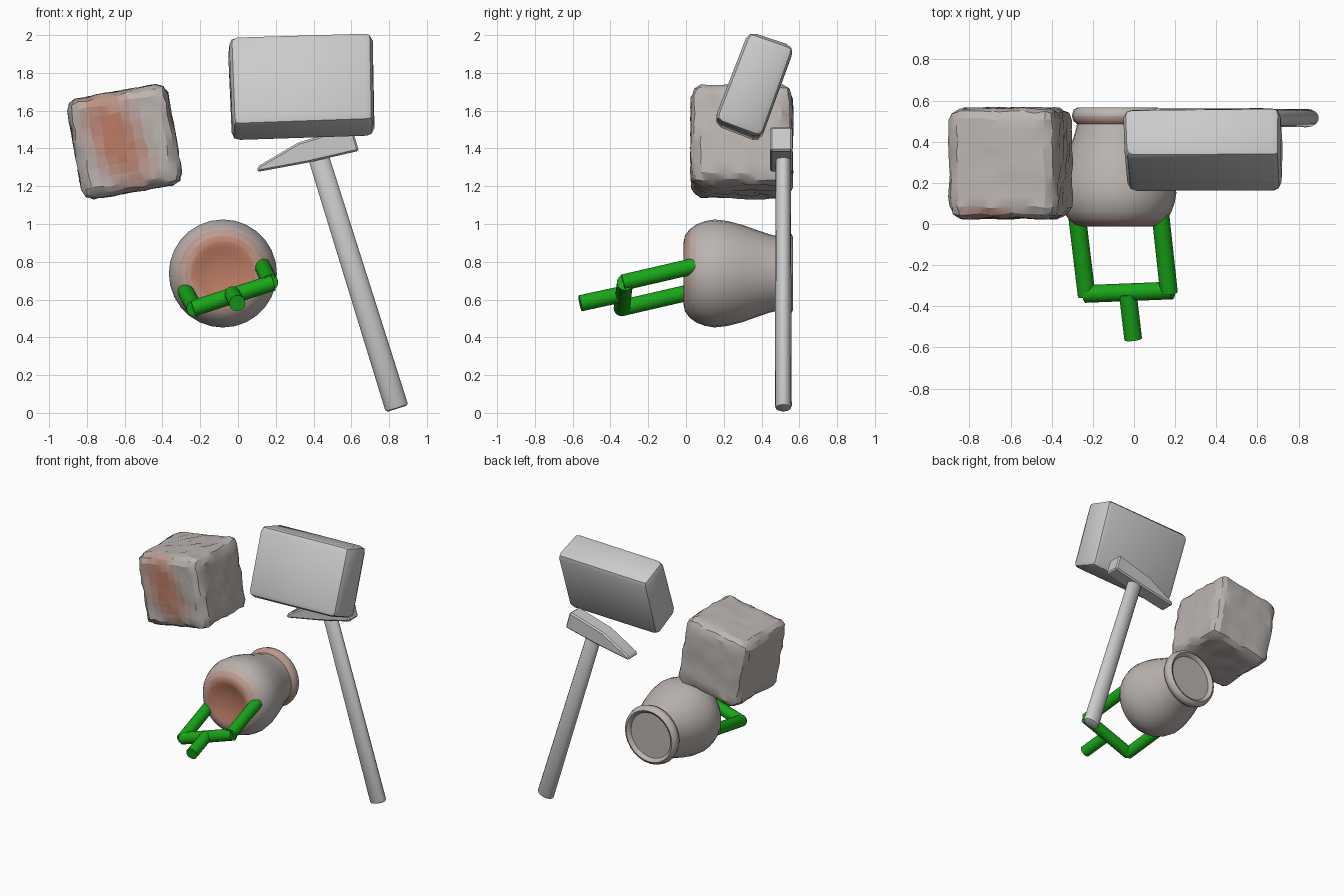
import bpy, bmesh, random
from math import radians, sin, cos, pi, hypot
from mathutils import Vector, Matrix

if "Cube" in bpy.data.objects:
    bpy.data.objects.remove(bpy.data.objects["Cube"])

random.seed(4)


def add(name, bm, matrix=Matrix(), angle=30):
    bmesh.ops.recalc_face_normals(bm, faces=bm.faces)
    me = bpy.data.meshes.new(name)
    bm.to_mesh(me)
    bm.free()
    me.transform(matrix)
    ob = bpy.data.objects.new(name, me)
    bpy.context.collection.objects.link(ob)
    bpy.ops.object.select_all(action='DESELECT')
    ob.select_set(True)
    bpy.context.view_layer.objects.active = ob
    bpy.ops.object.shade_smooth_by_angle(angle=radians(angle))
    return ob


def material(name, rgb):
    m = bpy.data.materials.new(name)
    m.diffuse_color = (*rgb, 1)
    m.use_nodes = True
    m.node_tree.nodes["Principled BSDF"].inputs["Base Color"].default_value = m.diffuse_color
    return m


def bevel(bm, width, segments=2):
    bmesh.ops.bevel(bm, geom=bm.edges[:], offset=width, segments=segments,
                    profile=0.5, affect='EDGES')


def jitter(bm, amount):
    for v in bm.verts:
        v.co += Vector([random.uniform(-amount, amount) for _ in range(3)])


# Graded reddish stain: grey blends to clay over a few steps
STEPS = 6
GREY, CLAY = Vector((0.5, 0.46, 0.44)), Vector((0.5, 0.2, 0.13))
stain_mats = [material(f"stain_{i}", GREY.lerp(CLAY, i / STEPS)) for i in range(STEPS + 1)]


def stain(ob, strength):
    for m in stain_mats:
        ob.data.materials.append(m)
    for p in ob.data.polygons:
        s = strength(p.center) if p.normal.y < -0.25 else 0
        p.material_index = round(STEPS * min(1, max(0, s)))


def rod(name, a, b, rx, ry=None, sides=24, mat=None, bev=0.0, taper=1.0):
    a, b = Vector(a), Vector(b)
    d = b - a
    bm = bmesh.new()
    bmesh.ops.create_cone(bm, cap_ends=True, segments=sides, radius1=rx,
                          radius2=rx * taper, depth=d.length)
    bmesh.ops.scale(bm, vec=(1, (ry or rx) / rx, 1), verts=bm.verts)
    if bev:
        rim = [e for e in bm.edges if abs(e.verts[0].co.z - e.verts[1].co.z) < 1e-5]
        bmesh.ops.bevel(bm, geom=rim, offset=bev, segments=2, profile=0.5, affect='EDGES')
    z = d.normalized()
    x = Vector((0, 1, 0)).cross(z).normalized()
    rot = Matrix((x, z.cross(x), z)).transposed().to_4x4()
    ob = add(name, bm, Matrix.Translation((a + b) / 2) @ rot, 40)
    if mat:
        ob.data.materials.append(mat)
    return ob


# Rough stone cube: gridded box, rounded edges, hammered surface
bm = bmesh.new()
bmesh.ops.create_cube(bm, size=0.535)
bmesh.ops.subdivide_edges(bm, edges=bm.edges[:], cuts=9, use_grid_fill=True)
r, h = 0.065, 0.535 / 2
for v in bm.verts:
    core = Vector([max(r - h, min(h - r, c)) for c in v.co])
    v.co = core + (v.co - core).normalized() * r
jitter(bm, 0.007)
cube = add("rough_stone_cube", bm, Matrix.Translation((-0.60, 0.295, 1.435))
           @ Matrix.Rotation(radians(-10), 4, 'Y'), 25)
stain(cube, lambda c: 1.1 - 1.1 * max(0, hypot((c.x + 0.64 + 0.35 * (c.z - 1.44)) / 0.17,
                                               (c.z - 1.46) / 0.30) - 0.25))

# Leaning stone block
bm = bmesh.new()
bmesh.ops.create_cube(bm, size=1)
bmesh.ops.scale(bm, vec=(0.76, 0.265, 0.51), verts=bm.verts)
jitter(bm, 0.008)
bevel(bm, 0.042, 2)
jitter(bm, 0.003)
add("leaning_stone_block", bm, Matrix.Translation((0.34, 0.362, 1.73))
    @ Matrix.Rotation(radians(-1.5), 4, 'Y') @ Matrix.Rotation(radians(-21), 4, 'X'), 30)

# Hammer head: wedge outline extruded in y
outline = [(0.10, 1.275), (0.37, 1.325), (0.64, 1.387), (0.603, 1.515),
           (0.32, 1.432), (0.105, 1.305)]
bm = bmesh.new()
face = bm.faces.new([bm.verts.new((x, 0.445, z)) for x, z in outline])
new = bmesh.ops.extrude_face_region(bm, geom=[face])["geom"]
bmesh.ops.translate(bm, vec=(0, 0.118, 0), verts=[g for g in new if isinstance(g, bmesh.types.BMVert)])
bmesh.ops.recalc_face_normals(bm, faces=bm.faces)
bevel(bm, 0.01, 1)
add("hammer_head", bm)

# Hammer handle
rod("hammer_handle", (0.842, 0.515, 0.022), (0.415, 0.515, 1.39), 0.064, 0.045,
    sides=14, bev=0.015, taper=0.88)

# Jar lying along y: recessed base, belly, neck and lip, nearly flat mouth
profile = [(0, 0.015), (0.06, 0.013), (0.11, 0.004), (0.145, -0.008), (0.17, -0.012),
           (0.20, -0.006), (0.235, 0.02), (0.26, 0.055), (0.277, 0.10), (0.286, 0.15),
           (0.278, 0.22), (0.257, 0.30), (0.232, 0.37), (0.208, 0.44), (0.197, 0.485),
           (0.214, 0.50), (0.222, 0.525), (0.214, 0.555), (0.195, 0.566), (0.178, 0.555),
           (0.172, 0.54), (0, 0.54)]
bm = bmesh.new()
verts = [bm.verts.new((rad, y, 0)) for rad, y in profile]
edges = [bm.edges.new(p) for p in zip(verts, verts[1:])]
bmesh.ops.spin(bm, geom=verts + edges, cent=(0, 0, 0), axis=(0, 1, 0), angle=2 * pi,
               steps=28, use_merge=True)
bmesh.ops.remove_doubles(bm, verts=bm.verts, dist=1e-4)
jar = add("jar", bm, Matrix.Translation((-0.08, 0, 0.738)), 45)
stain(jar, lambda c: 1.0 - max(0, hypot(c.x + 0.08, c.z - 0.75) - 0.15) / 0.11)

# Green forked stick
green = material("green", (0.01, 0.38, 0.01))
rod("fork_crossbar", (-0.238, -0.34, 0.553), (0.187, -0.323, 0.69), 0.043, mat=green)
rod("fork_handle", (-0.004, -0.56, 0.58), (-0.03, -0.34, 0.628), 0.043, mat=green)
for side, a, b in (("left", (-0.23, -0.35, 0.553), (-0.277, 0.04, 0.643)),
                   ("right", (0.17, -0.335, 0.69), (0.128, 0.05, 0.779))):
    rod("fork_prong_" + side, a, b, 0.043, mat=green)
